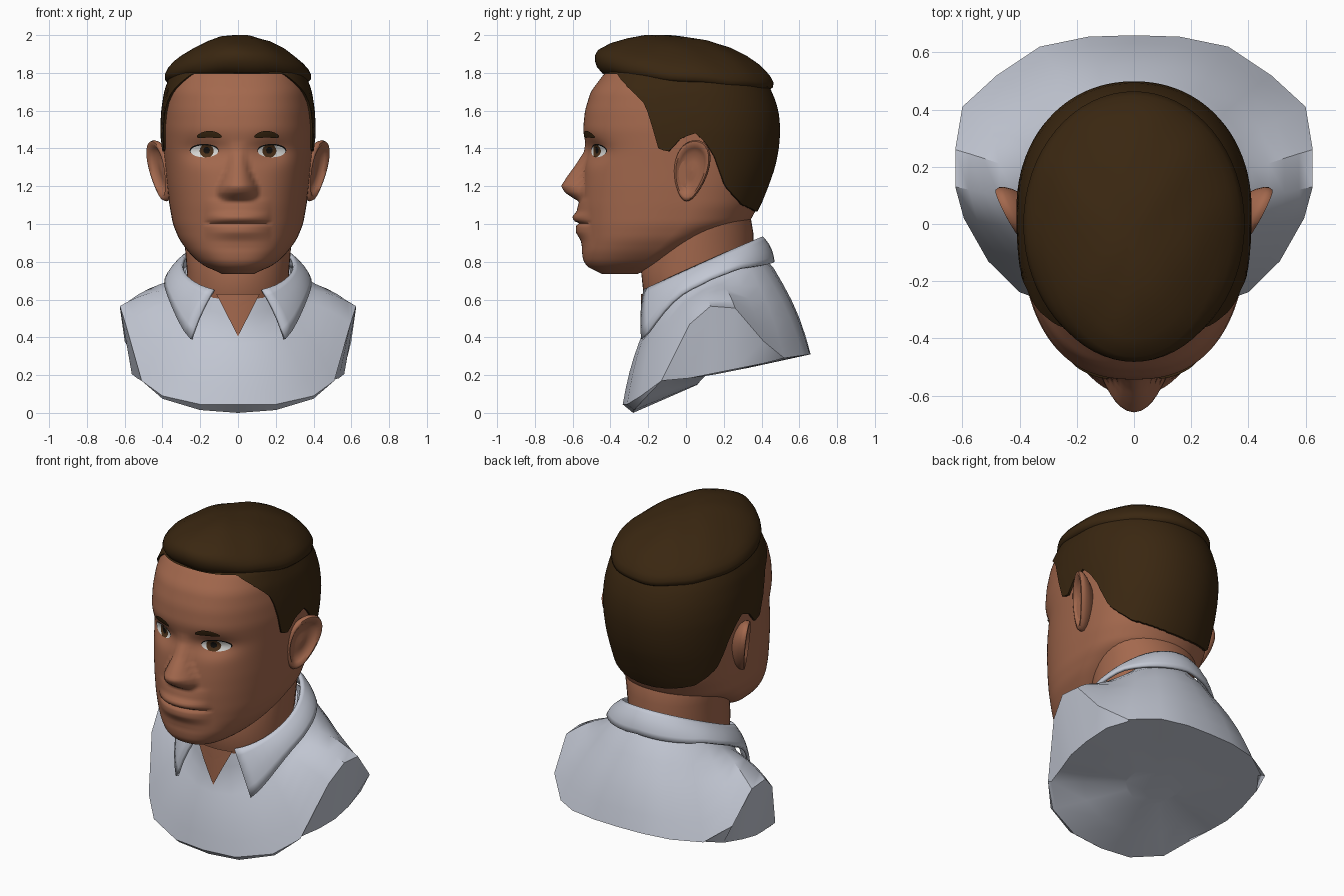
import bpy, bmesh, math
from math import sin, cos, pi, exp
from mathutils import Vector

if "Cube" in bpy.data.objects:
    bpy.data.objects.remove(bpy.data.objects["Cube"])


def material(name, rgb):
    m = bpy.data.materials.new(name)
    m.diffuse_color = (*rgb, 1)
    m.use_nodes = True
    m.node_tree.nodes["Principled BSDF"].inputs["Base Color"].default_value = m.diffuse_color
    return m


SKIN = material("warm_brown_skin", (.37, .14, .075))
HAIR = material("dark_brown_hair", (.042, .02, .0055))
CLOTH = material("pale_grey_cloth", (.54, .57, .65))
WHITE = material("eye_white", (.72, .72, .7))
IRIS = material("brown_iris", (.07, .03, .01))
BLACK = material("black_pupil", (.006, .005, .004))


def interp(table, v):
    """Linear lookup; rows are (key, value, ...)."""
    if v <= table[0][0]:
        return table[0][1:]
    for a, b in zip(table, table[1:]):
        if v <= b[0]:
            f = (v - a[0]) / (b[0] - a[0])
            return [p + (q - p) * f for p, q in zip(a[1:], b[1:])]
    return table[-1][1:]


def loft(name, rings, mat, closed=True, caps=(True, True), angle=45, face_front=False):
    bm = bmesh.new()
    vs = [[bm.verts.new(p) for p in r] for r in rings]
    n = len(rings[0])
    for a, b in zip(vs, vs[1:]):
        for i in range(n if closed else n - 1):
            j = (i + 1) % n
            bm.faces.new((a[i], a[j], b[j], b[i]))
    for use, ring in zip(caps, (vs[0], vs[-1])):
        if use:
            bm.faces.new(ring)
    bmesh.ops.recalc_face_normals(bm, faces=bm.faces)
    bm.normal_update()
    if face_front and sum(f.normal.y for f in bm.faces) > 0:
        bmesh.ops.reverse_faces(bm, faces=bm.faces)
    me = bpy.data.meshes.new(name)
    bm.to_mesh(me)
    bm.free()
    ob = bpy.data.objects.new(name, me)
    bpy.context.collection.objects.link(ob)
    me.materials.append(mat)
    bpy.ops.object.select_all(action='DESELECT')
    ob.select_set(True)
    bpy.context.view_layer.objects.active = ob
    bpy.ops.object.shade_smooth_by_angle(angle=math.radians(angle))
    return ob


def spow(v, e):
    return math.copysign(abs(v) ** e, v)


# Head sections: height, half width, front y, back y, widest y
HEAD = [(.735, .06, -.42, -.28, -.35), (.75, .125, -.49, -.22, -.3),
        (.79, .2, -.54, -.1, -.25), (.85, .262, -.552, 0, -.17),
        (.92, .312, -.545, .14, -.1), (1.0, .345, -.55, .33, -.02),
        (1.1, .363, -.555, .385, .03), (1.2, .375, -.55, .425, .04),
        (1.3, .385, -.54, .46, .05), (1.4, .395, -.53, .48, .05),
        (1.5, .4, -.545, .488, .05), (1.6, .395, -.535, .478, .04),
        (1.7, .38, -.505, .445, .02), (1.8, .345, -.43, .38, 0),
        (1.88, .26, -.33, .27, 0), (1.94, .14, -.2, .13, -.03), (1.965, .02, -.07, .01, -.03)]
# Nose: height, projection, half width
NOSE = [(1.12, 0, .09), (1.135, .04, .1), (1.165, .088, .112), (1.2, .112, .105),
        (1.25, .085, .08), (1.31, .048, .055), (1.38, .012, .045), (1.44, 0, .045)]
# Lips: height, projection
LIPS = [(.87, 0), (.91, .01), (.955, .036), (.985, .034), (1.02, .045), (1.04, .05),
        (1.065, .026), (1.12, .012), (1.14, 0)]
PF, PB = 2.45, 2.1


def section(z):
    rows = [interp(HEAD, z + d) for d in (-.02, -.01, 0, .01, .02)]
    return [sum(c) / 5 for c in zip(*rows)]


def features(x, z):
    h, w = interp(NOSE, z)
    d = h * max(0, 1 - (abs(x) / w) ** 2) ** .8
    mouth = max(0, 1 - (x / .175) ** 2)
    d += interp(LIPS, z)[0] * mouth
    d -= .024 * exp(-((z - 1.003) / .009) ** 2) * mouth ** .4
    d -= .04 * exp(-((abs(x) - .175) / .075) ** 2 / 2 - ((z - 1.385) / .042) ** 2 / 2)
    return d


def head_point(t, z, off=0):
    w, yf, yb, c = section(z)
    p = PF if cos(t) > 0 else PB
    x = (w + off) * spow(sin(t), 2 / p)
    r = c - yf if cos(t) > 0 else yb - c
    y = c - (r + off) * spow(cos(t), 2 / p)
    if cos(t) > 0:
        y -= features(x, z)
    return Vector((x, y, z))


def face_y(x, z):
    w, yf, yb, c = section(z)
    return c - (c - yf) * max(0, 1 - abs(x / w) ** PF) ** (1 / PF) - features(x, z)


def oval(z, w, yf, yb, n=48, c=None):
    c = (yf + yb) / 2 if c is None else c
    out = []
    for i in range(n):
        t = 2 * pi * i / n
        out.append((w * sin(t), c - (c - yf if cos(t) > 0 else yb - c) * cos(t), z))
    return out


# Head and neck
N = 160
loft("head", [[head_point(2 * pi * i / N, .735 + 1.23 * k / 110) for i in range(N)]
              for k in range(111)], SKIN, angle=70)
loft("neck", [oval(*r) for r in ((.35, .25, -.17, .3), (.55, .26, -.19, .33), (.63, .265, -.225, .345),
                                 (.75, .27, -.238, .355), (.95, .287, -.2, .357),
                                 (1.05, .3, -.12, .34), (1.15, .29, 0, .29))], SKIN, angle=60)

# Close-cropped hair following the hairline (y, z)
LINE = [(-.36, 1.795), (-.3, 1.72), (-.22, 1.64), (-.19, 1.57), (-.14, 1.39), (-.09, 1.38),
        (-.03, 1.45), (.05, 1.48), (.1, 1.43), (.15, 1.35), (.2, 1.2), (.29, 1.1),
        (.37, 1.06), (.5, 1.05)]
TOP, M = 1.84, 144
columns = []
for i in range(M):
    t, z = 2 * pi * i / M, TOP - .02
    while z - .005 >= interp(LINE, head_point(t, z - .005).y)[0]:
        z -= .005
    columns.append([head_point(t, z, -.01)] +
                   [head_point(t, z + (TOP - z) * k / 18, .012) for k in range(19)])
loft("cropped_hair", list(zip(*columns)), HAIR, caps=(False, False), angle=60)

# Fuller crown of hair: height, half width, front, back, tilted up to the front
crown = []
for z, w, yf, yb in ((1.76, .25, -.3, .3), (1.75, .37, -.42, .44), (1.765, .386, -.45, .46),
                     (1.79, .387, -.472, .464), (1.82, .372, -.482, .448), (1.85, .345, -.482, .42),
                     (1.88, .308, -.465, .385), (1.92, .25, -.4, .32), (1.955, .175, -.31, .23),
                     (1.98, .1, -.22, .12), (1.99, .03, -.12, 0)):
    crown.append([(x, y, min(2, h - .09 * y + .004 * sin(23 * x) * sin(19 * y)))
                  for x, y, h in oval(z, w, yf, yb, 64, 0 if z < 1.93 else -.05)])
loft("hair_crown", crown, HAIR, angle=60)


def drape(name, outline, off, mat, surface=face_y):
    """Thin plate that follows the surface behind it."""
    cx = sum(p[0] for p in outline) / len(outline)
    cz = sum(p[1] for p in outline) / len(outline)
    rings = []
    for s in (1, .75, .5, .25, .04):
        pts = [(cx + (x - cx) * s, cz + (z - cz) * s) for x, z in outline]
        rings.append([(x, surface(x, z) - off, z) for x, z in pts])
    loft(name, rings, mat, caps=(False, True), angle=60, face_front=True)


def ellipse(cx, cz, rx, rz, bend=0):
    return [(cx + rx * cos(a), cz + rz * sin(a) - bend * (rx * cos(a)) ** 2)
            for a in (2 * pi * k / 32 for k in range(32))]


def almond_clip(pts):
    out = []
    for x, z in pts:
        h = .032 * math.sqrt(max(0, 1 - ((x - .178) / .073) ** 2))
        out.append((x, min(max(z, 1.385 - h), 1.385 + h)))
    return out


# Eyes, brows and ears on both sides
for s, side in ((-1, "left"), (1, "right")):
    for part, pts, off, mat in (
            ("lash_line", ellipse(.179, 1.39, .077, .034), .002, BLACK),
            ("eye_white", ellipse(.178, 1.385, .073, .032), .004, WHITE),
            ("iris", almond_clip(ellipse(.166, 1.387, .037, .036)), .006, IRIS),
            ("pupil", ellipse(.166, 1.39, .017, .018), .008, BLACK),
            ("eyebrow", ellipse(.152, 1.475, .066, .018, 3), .009, HAIR)):
        drape(side + "_" + part, [(s * x, z) for x, z in pts], off, mat)
    rings = []
    for k, n in ((.5, -.07), (.85, -.035), (.97, -.015), (1, 0), (.96, .014), (.86, .016),
                 (.74, .002), (.6, -.012), (.3, -.012), (.05, -.008)):
        ring = []
        for i in range(32):
            a = 2 * pi * i / 32
            v = .162 * k * sin(a)
            u = .09 * k * cos(a) * (1 + 1.6 * v)
            ring.append((s * (.413 + .5 * u + .2 * v + n), .028 + u + .15 * v - .3 * n, 1.282 + v))
        rings.append(ring)
    loft(side + "_ear", rings, SKIN, angle=60)

# Shirt: cut rim from front centre to back centre, with raised arm openings
RIM = [(0, -.28, 0), (.2, -.275, .015), (.4, -.22, .075), (.51, -.13, .17),
       (.595, .02, .47), (.625, .13, .565), (.625, .26, .555), (.6, .41, .38),
       (.48, .52, .29), (.33, .62, .305), (.16, .655, .31), (0, .66, .31)]
UNDER = [(-.28, 0), (0, .18), (.65, .31)]
half = []
for i, p in enumerate(RIM):
    a, rim = pi * i / 11, Vector(p)
    mid = Vector((0, .2, .21))
    if 4 <= i <= 7:
        low = Vector((rim.x * .9, rim.y, interp(UNDER, rim.y)[0]))
    else:
        low = rim.lerp(mid, .03)
    lip = rim + Vector((0, -.055, .045)) * max(0, 1 - i / 3)
    base = Vector((.357 * sin(a), .12 - .345 * cos(a), .6 - .165 * cos(a) + .08 * sin(a) ** 2))
    top = Vector((.28 * sin(a), .08 - .295 * cos(a), .735 - .135 * cos(a)))
    col = [mid.lerp(low, .3), mid.lerp(low, .7), low, rim, lip]
    for f in (.2, .4, .6, .8):
        q = lip.lerp(base, f)
        b = sin(pi * f)
        col.append(Vector((q.x * (1 + .02 * b), q.y * (1 + .03 * b), q.z + .015 * b)))
    half.append(col + [base, base.lerp(top, .5), top])
loop = half + [[Vector((-v.x, v.y, v.z)) for v in c] for c in reversed(half[1:-1])]
loft("shirt_body", list(zip(*loop)), CLOTH, angle=38)

# Open throat above the top button
V = []
for a, b in (((-.115, .63), (0, .405)), ((0, .405), (.115, .63)), ((.115, .63), (-.115, .63))):
    V += [(a[0] + (b[0] - a[0]) * k / 8, a[1] + (b[1] - a[1]) * k / 8) for k in range(8)]
drape("throat_opening", V, 0, SKIN, lambda x, z: -.238 + 1.6 * x * x)

# Folded collar with two pointed flaps
EDGE = [(.7, .39), (.85, .44), (1.0, .51), (1.15, .575), (1.35, .64), (1.7, .71), (2.12, .765), (pi, .8)]
sweep = []
for k in range(41):
    f = abs(k - 20) / 20
    s = 1 if k >= 20 else -1
    a, b = pi - f * (pi - .45), pi - f * (pi - .7)
    y = .075 - .325 * cos(a)
    top = Vector((s * .293 * sin(a), y, .785 + .45 * (y - .08)))
    low = Vector((s * .383 * sin(b), .09 - (.42 if cos(b) > 0 else .37) * cos(b), interp(EDGE, b)[0]))
    col = []
    for g in (0, .15, .35, .6, .8, 1):
        q = top.lerp(low, g)
        out = Vector((s * sin(b), -cos(b), .5)) * .012 * sin(pi * g)
        col.append(q + out)
    sweep.append(col)
collar = loft("collar", list(zip(*sweep)), CLOTH, closed=False, caps=(False, False), angle=40)
mod = collar.modifiers.new("thickness", 'SOLIDIFY')
mod.thickness, mod.offset = .018, 0
